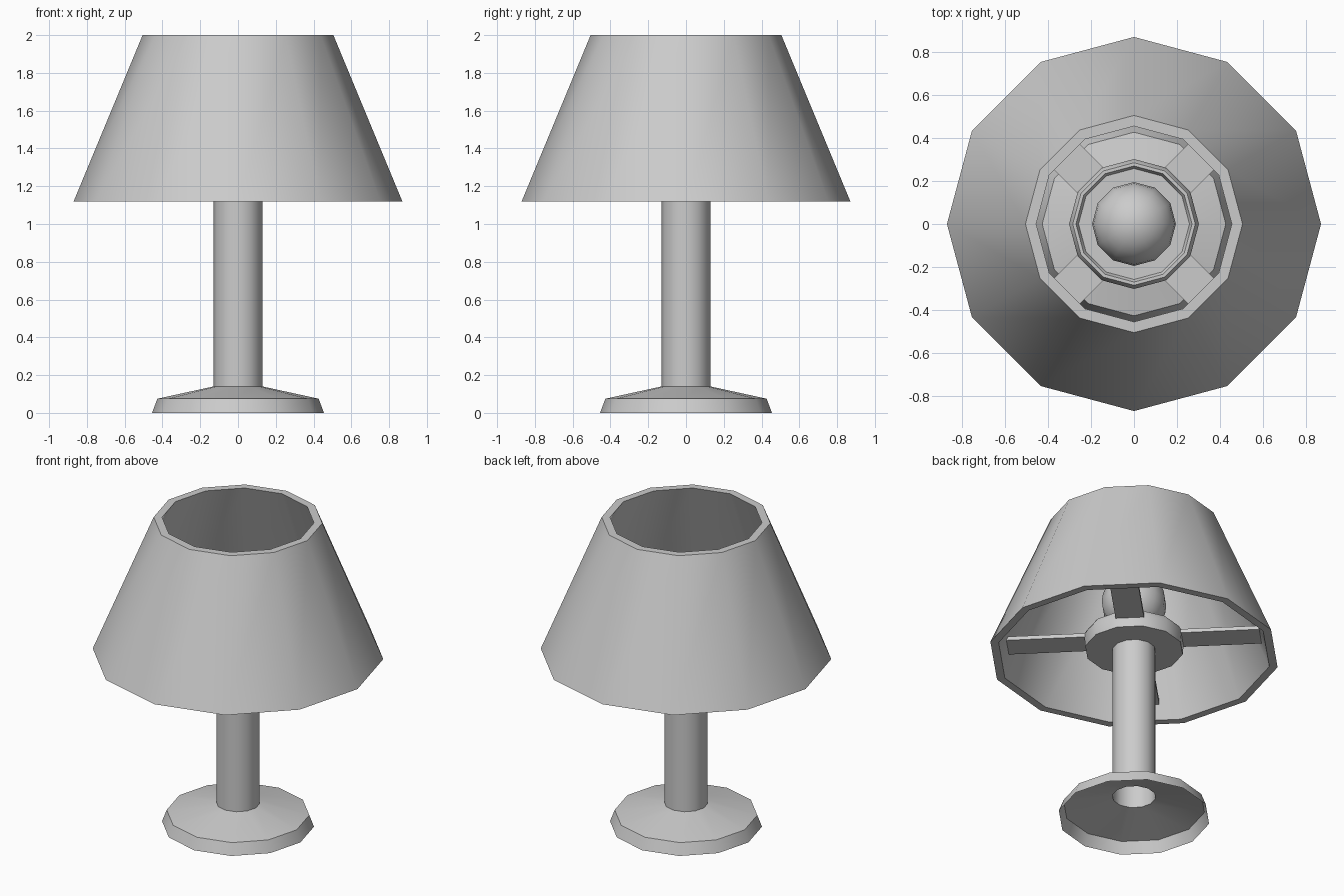
import bpy, bmesh
from math import cos, sin, pi, radians

if "Cube" in bpy.data.objects:
    bpy.data.objects.remove(bpy.data.objects["Cube"])

SIDES = 12


def finish(name, bm):
    bmesh.ops.remove_doubles(bm, verts=bm.verts, dist=1e-5)
    me = bpy.data.meshes.new(name)
    bm.to_mesh(me)
    bm.free()
    ob = bpy.data.objects.new(name, me)
    bpy.context.collection.objects.link(ob)
    bpy.ops.object.select_all(action='DESELECT')
    ob.select_set(True)
    bpy.context.view_layer.objects.active = ob
    bpy.ops.object.shade_smooth_by_angle(angle=radians(38))
    return ob


def lathe(name, profile, closed=False):
    """Spin (radius, z) points round z; profile runs up the outside."""
    bm = bmesh.new()
    rings = [[bm.verts.new((r * cos(2 * pi * i / SIDES), r * sin(2 * pi * i / SIDES), z))
              for i in range(SIDES)] for r, z in profile]
    pairs = list(zip(rings, rings[1:]))
    if closed:
        pairs.append((rings[-1], rings[0]))
    for a, b in pairs:
        for i in range(SIDES):
            j = (i + 1) % SIDES
            bm.faces.new((a[i], a[j], b[j], b[i]))
    return finish(name, bm)


# foot and hollow pole, one open shell
lathe("base_and_pole", [(.455, 0), (.427, .075), (.13, .14), (.13, 1.16)])

# cup holding the bulb
lathe("socket_cup", [(0, 1.15), (.295, 1.15), (.302, 1.23), (.285, 1.26),
                     (.27, 1.26), (.258, 1.235), (0, 1.235)])

# bulb: short neck and round globe
globe = [(.195 * cos(radians(a)), 1.47 + .195 * sin(radians(a))) for a in range(-60, 90, 15)]
lathe("bulb", [(.0975, 1.22)] + globe + [(0, 1.665)])

# thick conical shade
lathe("shade", [(.87, 1.12), (.505, 2), (.455, 2), (.82, 1.12)], closed=True)

# four flat bars carrying the shade
for k in range(4):
    bm = bmesh.new()
    bmesh.ops.create_cube(bm, size=1)
    for v in bm.verts:
        v.co = (.515 + v.co.x * .49, v.co.y * .17, 1.22 + v.co.z * .025)
    finish(f"shade_bar_{k + 1}", bm).rotation_euler.z = pi / 4 + k * pi / 2
